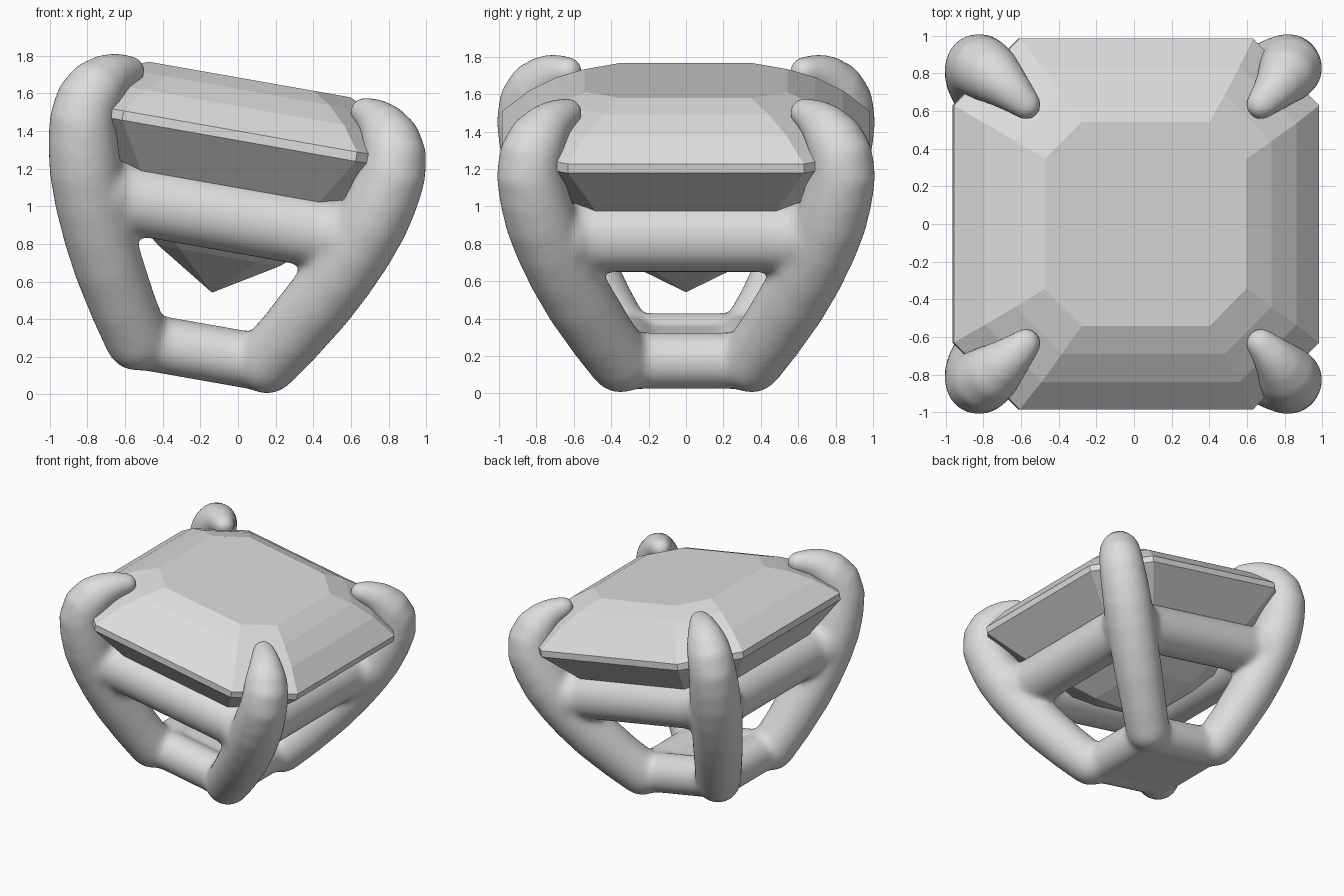
import bpy, bmesh, math
from mathutils import Vector, Matrix

if "Cube" in bpy.data.objects:
    bpy.data.objects.remove(bpy.data.objects["Cube"])

TILT = math.radians(10)
grey = bpy.data.materials.new("pale grey")
grey.diffuse_color = (0.72, 0.72, 0.72, 1)
grey.use_nodes = True
grey.node_tree.nodes["Principled BSDF"].inputs["Base Color"].default_value = grey.diffuse_color


def add_object(name, bm):
    """Turn a bmesh into an object, placed in the tilted frame."""
    bmesh.ops.recalc_face_normals(bm, faces=bm.faces)
    mesh = bpy.data.meshes.new(name)
    bm.to_mesh(mesh)
    bm.free()
    mesh.materials.append(grey)
    ob = bpy.data.objects.new(name, mesh)
    bpy.context.collection.objects.link(ob)
    ob.rotation_euler = (0, TILT, 0)
    ob.location = (-0.23 * math.cos(TILT), 0, 0.23 * math.sin(TILT))
    return ob


def skin(bm, rings):
    """Join consecutive vertex rings with quads and cap both ends."""
    for a, b in zip(rings, rings[1:]):
        n = len(a)
        for i in range(n):
            j = (i + 1) % n
            bm.faces.new((a[i], a[j], b[j], b[i]))
    bm.faces.new(rings[0][::-1])
    bm.faces.new(rings[-1])


def tube(bm, pts, sides=32):
    """Round tube through (position, radius) points with ball ends."""
    rings = []
    for i, (p, r) in enumerate(pts):
        t = (pts[min(i + 1, len(pts) - 1)][0] - pts[max(i - 1, 0)][0]).normalized()
        side = t.orthogonal().normalized() if i == 0 else (side - t * side.dot(t)).normalized()
        other = t.cross(side)
        rings.append([bm.verts.new(p + r * (math.cos(a) * side + math.sin(a) * other))
                      for a in (2 * math.pi * k / sides for k in range(sides))])
    skin(bm, rings)
    for p, r in (pts[0], pts[-1]):
        bmesh.ops.create_icosphere(bm, subdivisions=3, radius=r, matrix=Matrix.Translation(p))


# Step-cut gem: stacked cut-corner squares (half width, corner start, height)
G = 1.329
tiers = [(0.328, 0.21, G - 0.62), (0.657, 0.42, G - 0.35), (0.985, 0.63, G),
         (0.985, 0.63, G + 0.05), (0.84, 0.535, G + 0.18),
         (0.69, 0.44, G + 0.27), (0.543, 0.345, G + 0.33)]
bm = bmesh.new()
rings = []
for h, c, z in tiers:
    outline = [(h, -c), (h, c), (c, h), (-c, h), (-h, c), (-h, -c), (-c, -h), (c, -h)]
    rings.append([bm.verts.new((x, y, z)) for x, y in outline])
skin(bm, rings)
# bottom point replaces the lowest cap
bm.faces.ensure_lookup_table()
cap = [f for f in bm.faces if set(f.verts) == set(rings[0])]
bmesh.ops.delete(bm, geom=cap, context='FACES_ONLY')
culet = bm.verts.new((0, 0, G - 0.82))
for i in range(8):
    bm.faces.new((rings[0][i], rings[0][(i + 1) % 8], culet))
add_object("gem", bm)

# Setting: four curved prongs (distance out, height, radius), tapering over the gem
prong = [(0.35, 0.197, 0.172), (0.455, 0.36, 0.178), (0.57, 0.56, 0.187),
         (0.655, 0.73, 0.19), (0.72, 0.88, 0.192), (0.775, 1.03, 0.192),
         (0.812, 1.17, 0.187), (0.838, 1.30, 0.177), (0.83, 1.40, 0.17),
         (0.79, 1.48, 0.16), (0.735, 1.545, 0.13), (0.68, 1.58, 0.105),
         (0.635, 1.595, 0.085)]
bm = bmesh.new()
for sx in (-1, 1):
    for sy in (-1, 1):
        tube(bm, [(Vector((sx * d, sy * d, z)), r) for d, z, r in prong])

# Upper and lower rails on all four sides
for k in range(4):
    turn = Matrix.Rotation(k * math.pi / 2, 3, 'Z')
    for d, half, z, r in ((0.65, 0.70, 0.925, 0.19), (0.30, 0.33, 0.19, 0.152)):
        tube(bm, [(turn @ Vector((d, s * half, z)), r) for s in (-1, 1)])

# Solid floor between the lower rails
bmesh.ops.create_cube(bm, size=1, matrix=Matrix.Translation((0, 0, 0.17))
                      @ Matrix.Diagonal((0.6, 0.6, 0.25, 1)))
setting = add_object("prong_setting", bm)

# Fuse into one body and soften the joints
fuse = setting.modifiers.new("fuse", 'REMESH')
fuse.mode = 'VOXEL'
fuse.voxel_size = 0.02
fuse.use_smooth_shade = True
soft = setting.modifiers.new("soften", 'SMOOTH')
soft.factor = 0.5
soft.iterations = 20
